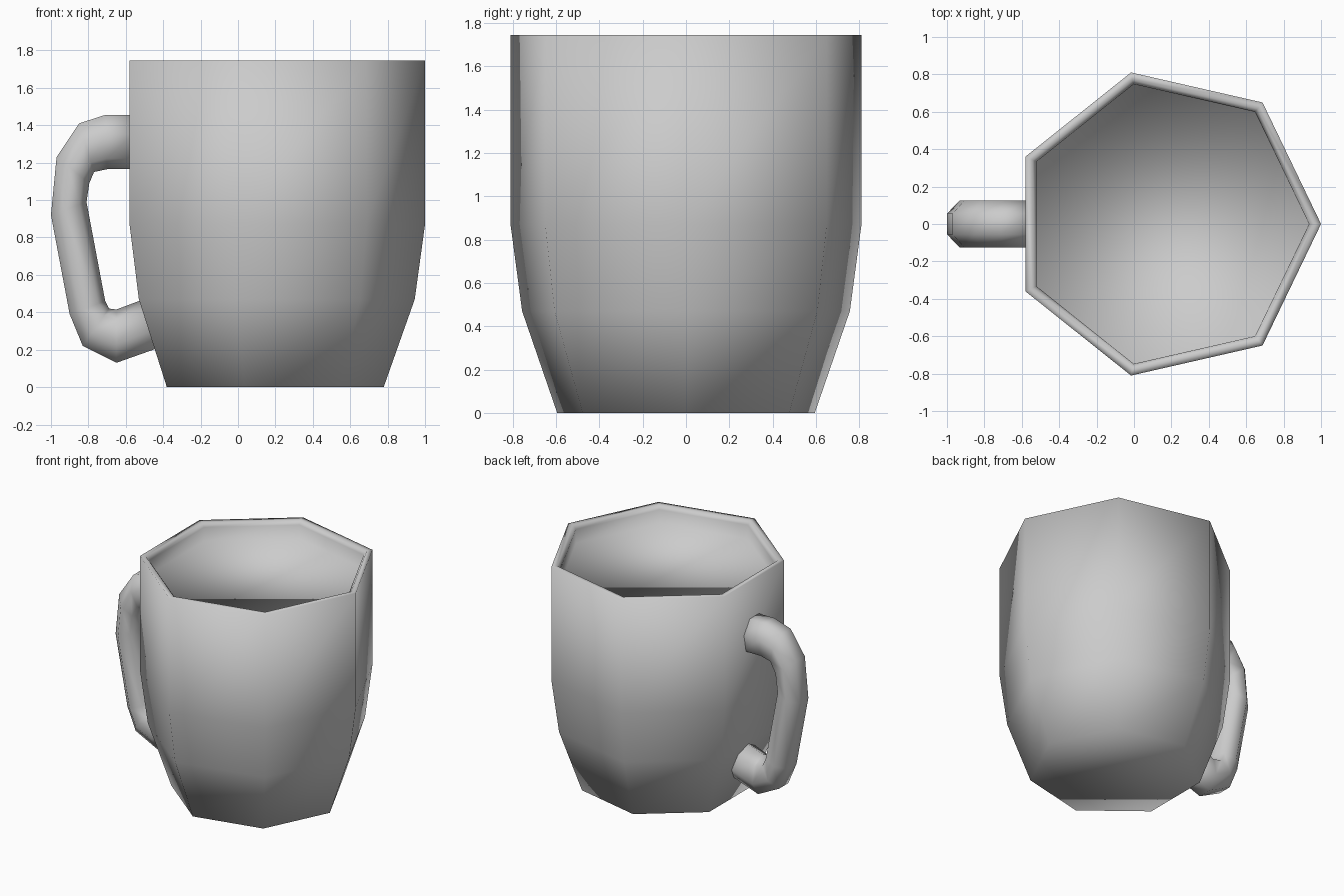
import bpy, bmesh, math

if "Cube" in bpy.data.objects:
    bpy.data.objects.remove(bpy.data.objects["Cube"])

SIDES = 7


def loft(name, rings):
    """Skin a list of closed rings and cap both ends, smooth shaded."""
    bm = bmesh.new()
    loops = [[bm.verts.new(p) for p in ring] for ring in rings]
    for a, b in zip(loops, loops[1:]):
        for i in range(SIDES):
            j = (i + 1) % SIDES
            bm.faces.new((a[i], a[j], b[j], b[i]))
    bm.faces.new(loops[0])
    bm.faces.new(loops[-1])
    bmesh.ops.recalc_face_normals(bm, faces=bm.faces[:])
    for f in bm.faces:
        f.smooth = True
    mesh = bpy.data.meshes.new(name)
    bm.to_mesh(mesh)
    bm.free()
    obj = bpy.data.objects.new(name, mesh)
    bpy.context.collection.objects.link(obj)
    return obj


# Unit heptagon with a corner on +x and a flat side on -x
hept = [(math.cos(2 * math.pi * i / SIDES), math.sin(2 * math.pi * i / SIDES))
        for i in range(SIDES)]

# Mug body: (radius, height) from the base, over the rim, to the filled surface
CX = 0.169
profile = [(0.61, 0), (0.776, 0.47), (0.831, 0.87), (0.831, 1.745),
           (0.79, 1.745), (0.767, 1.715), (0.765, 1.61)]
loft("mug_body", [[(CX + r * c, r * s, z) for c, s in hept] for r, z in profile])

# Handle: outer and inner outline points (x, z) at each station
outer = [(-0.56, 1.455), (-0.71, 1.455), (-0.85, 1.41), (-0.97, 1.23), (-1.0, 0.92),
         (-0.90, 0.39), (-0.83, 0.22), (-0.65, 0.13), (-0.41, 0.215)]
inner = [(-0.56, 1.165), (-0.70, 1.165), (-0.77, 1.15), (-0.795, 1.09), (-0.81, 0.99),
         (-0.71, 0.46), (-0.69, 0.42), (-0.65, 0.415), (-0.49, 0.475)]
low = math.cos(math.pi / SIDES)
rings = []
for (ox, oz), (ix, iz) in zip(outer, inner):
    ring = []
    for c, s in hept:
        t = (c + low) / (1 + low)      # 0 on the outer flat, 1 on the inner corner
        ring.append((ox + (ix - ox) * t, 0.128 * s, oz + (iz - oz) * t))
    rings.append(ring)
loft("handle", rings)
